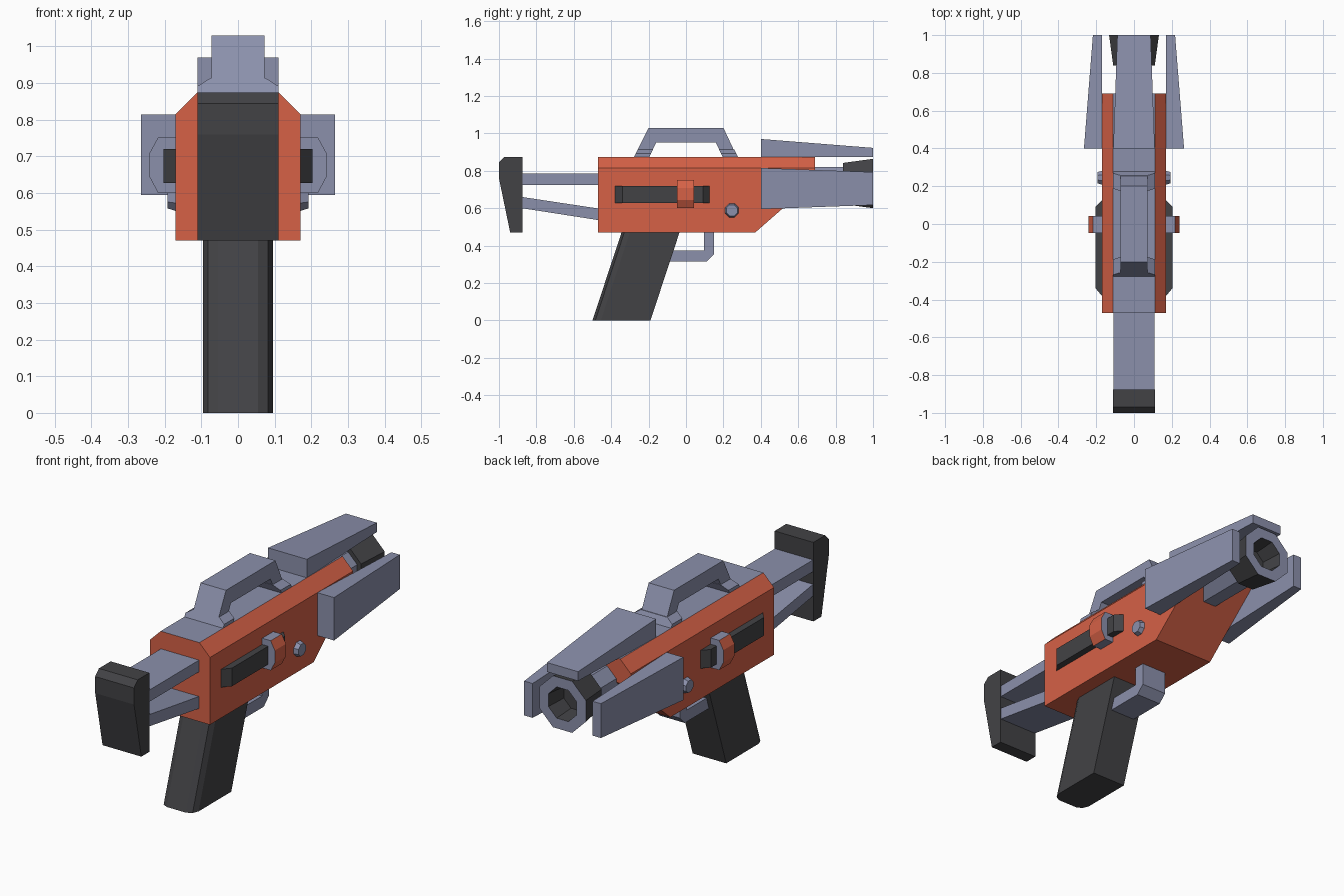
import bpy, bmesh, math
from mathutils import Matrix, Vector

if "Cube" in bpy.data.objects:
    bpy.data.objects.remove(bpy.data.objects["Cube"])


def material(name, rgb):
    m = bpy.data.materials.new(name)
    m.diffuse_color = (*rgb, 1)
    m.use_nodes = True
    m.node_tree.nodes["Principled BSDF"].inputs["Base Color"].default_value = m.diffuse_color
    return m


ORANGE = material("orange paint", (0.67, 0.12, 0.062))
STEEL = material("blue grey metal", (0.26, 0.28, 0.41))
DARK = material("charcoal", (0.055, 0.055, 0.06))


def finish(name, bm, mats, rule=None):
    bmesh.ops.recalc_face_normals(bm, faces=bm.faces)
    bm.normal_update()
    if rule:
        for f in bm.faces:
            f.material_index = rule(f)
    me = bpy.data.meshes.new(name)
    bm.to_mesh(me)
    bm.free()
    for m in mats:
        me.materials.append(m)
    ob = bpy.data.objects.new(name, me)
    bpy.context.collection.objects.link(ob)
    return ob


def prism(pts, lo, hi, axis='x'):
    """Extrude a 2D profile: (y,z) along x, (x,z) along y, (x,y) along z."""
    place = {'x': lambda p, t: (t, p[0], p[1]),
             'y': lambda p, t: (p[0], t, p[1]),
             'z': lambda p, t: (p[0], p[1], t)}[axis]
    bm = bmesh.new()
    a = [bm.verts.new(place(p, lo)) for p in pts]
    b = [bm.verts.new(place(p, hi)) for p in pts]
    bm.faces.new(a)
    bm.faces.new(b)
    n = len(pts)
    for i in range(n):
        bm.faces.new((a[i], a[(i + 1) % n], b[(i + 1) % n], b[i]))
    return bm


def lathe(profile, z, sides=8):
    """Spin (radius, y) points around the barrel axis."""
    bm = bmesh.new()
    rings = []
    for r, y in profile:
        r /= math.cos(math.pi / sides)
        ang = [2 * math.pi * (i + 0.5) / sides for i in range(sides)]
        rings.append([bm.verts.new((r * math.cos(a), y, z + r * math.sin(a))) for a in ang])
    for p, q in zip(rings, rings[1:]):
        for i in range(sides):
            j = (i + 1) % sides
            bm.faces.new((p[i], p[j], q[j], q[i]))
    bm.faces.new(rings[0])
    bm.faces.new(rings[-1])
    return bm


# Main body with chamfered top edges and a metal top strip
bm = prism([(-0.47, 0.47), (0.37, 0.47), (0.69, 0.75), (0.69, 0.875), (-0.47, 0.875)], -0.17, 0.17)
top = [e for e in bm.edges if all(v.co.z > 0.87 for v in e.verts)
       and abs(e.verts[0].co.y - e.verts[1].co.y) > 0.5]
bmesh.ops.bevel(bm, geom=top, offset=0.06, segments=1, affect='EDGES')
finish("body", bm, [ORANGE, STEEL], lambda f: int(f.normal.z > 0.9))

# Shoulder stock and its struts
finish("stock_pad", prism([(-1, 0.76), (-1, 0.845), (-0.97, 0.875), (-0.875, 0.875),
                           (-0.875, 0.47), (-0.94, 0.47)], -0.11, 0.11), [DARK])
finish("upper_strut", prism([(-0.89, 0.725), (-0.46, 0.725), (-0.46, 0.785), (-0.89, 0.785)],
                            -0.108, 0.108), [STEEL])
finish("lower_strut", prism([(-0.89, 0.602), (-0.46, 0.535), (-0.46, 0.597), (-0.89, 0.662)],
                            -0.108, 0.108), [STEEL])

# Raked grip with rounded rear corners
bm = prism([(-0.055, -0.5), (0.055, -0.5), (0.082, -0.485), (0.095, -0.455), (0.095, -0.19),
            (-0.095, -0.19), (-0.095, -0.455), (-0.082, -0.485)], 0, 0.48, 'z')
for v in bm.verts:
    v.co.y += v.co.z * 0.33
finish("grip", bm, [DARK])

# Trigger guard
finish("trigger_guard", prism([(-0.1, 0.315), (0.11, 0.315), (0.15, 0.355), (0.15, 0.48),
                               (0.095, 0.48), (0.095, 0.375), (-0.1, 0.375)], -0.07, 0.07), [STEEL])

# Carry handle with flared feet
finish("carry_handle", prism([(-0.28, 0.87), (-0.2, 1.03), (0.2, 1.03), (0.275, 0.87), (0.2, 0.87),
                              (0.16, 0.95), (-0.16, 0.95), (-0.2, 0.87)], -0.072, 0.072), [STEEL])
for s, label in ((-1, "rear"), (1, "front")):
    bm = prism([(-0.11, 0.87), (0.11, 0.87), (0.11, 0.892), (0.075, 0.914),
                (-0.075, 0.914), (-0.11, 0.892)], s * 0.198, s * 0.28, 'y')
    for v in bm.verts:
        v.co.y -= s * (v.co.z - 0.87) * 0.5
    finish(label + "_handle_foot", bm, [STEEL])

# Three tapering barrel fins: top, and one on each side
def fin(name, matrix):
    bm = prism([(-0.11, 0), (0.11, 0), (0.11, 0.095), (-0.11, 0.095)], 0.4, 1.0, 'y')
    for v in bm.verts:
        if v.co.y > 0.9:
            v.co.x *= 0.8
            v.co.z *= 0.5
    bmesh.ops.transform(bm, matrix=matrix, verts=bm.verts)
    finish(name, bm, [STEEL])


fin("top_fin", Matrix.Translation((0, 0, 0.875)))
for s, label in ((-1, "left"), (1, "right")):
    fin(label + "_fin", Matrix.Translation((s * 0.17, 0, 0.705))
        @ Matrix.Rotation(s * math.pi / 2, 4, 'Y'))

# Barrel and flared octagonal muzzle with a bore
finish("barrel", lathe([(0.088, 0.52), (0.088, 0.88)], 0.732), [STEEL])
finish("muzzle", lathe([(0.11, 0.84), (0.132, 1.0), (0.08, 1.0), (0.07, 0.89)], 0.732), [DARK, STEEL],
       lambda f: int(f.normal.y > 0.9 and f.calc_center_median().y > 0.98))

# Side details, on both sides
for s, label in ((-1, "left"), (1, "right")):
    # Dark slide rail with tapered ends
    finish(label + "_slide_rail", prism([(s * 0.16, -0.38), (s * 0.17, -0.38), (s * 0.204, -0.34),
                                         (s * 0.204, 0.09), (s * 0.17, 0.125), (s * 0.16, 0.125)],
                                        0.627, 0.72, 'z'), [DARK])
    # Clip around the rail: metal sides, painted outer band
    finish(label + "_slide_clip", prism([(s * 0.16, 0.6), (s * 0.218, 0.6), (s * 0.242, 0.645),
                                         (s * 0.242, 0.708), (s * 0.218, 0.752), (s * 0.16, 0.752)],
                                        -0.047, 0.043, 'y'),
           [STEEL, ORANGE], lambda f: int(f.normal.x * s > 0.3))
    # Octagonal bolt head
    pts = [(0.245 + 0.043 * math.cos(a), 0.588 + 0.043 * math.sin(a))
           for a in (math.pi * (i + 0.5) / 4 for i in range(8))]
    bm = prism(pts, s * 0.16, s * 0.193)
    for v in bm.verts:
        if abs(v.co.x) > 0.18:
            v.co.y = 0.245 + (v.co.y - 0.245) * 0.75
            v.co.z = 0.588 + (v.co.z - 0.588) * 0.75
    finish(label + "_bolt", bm, [STEEL])
